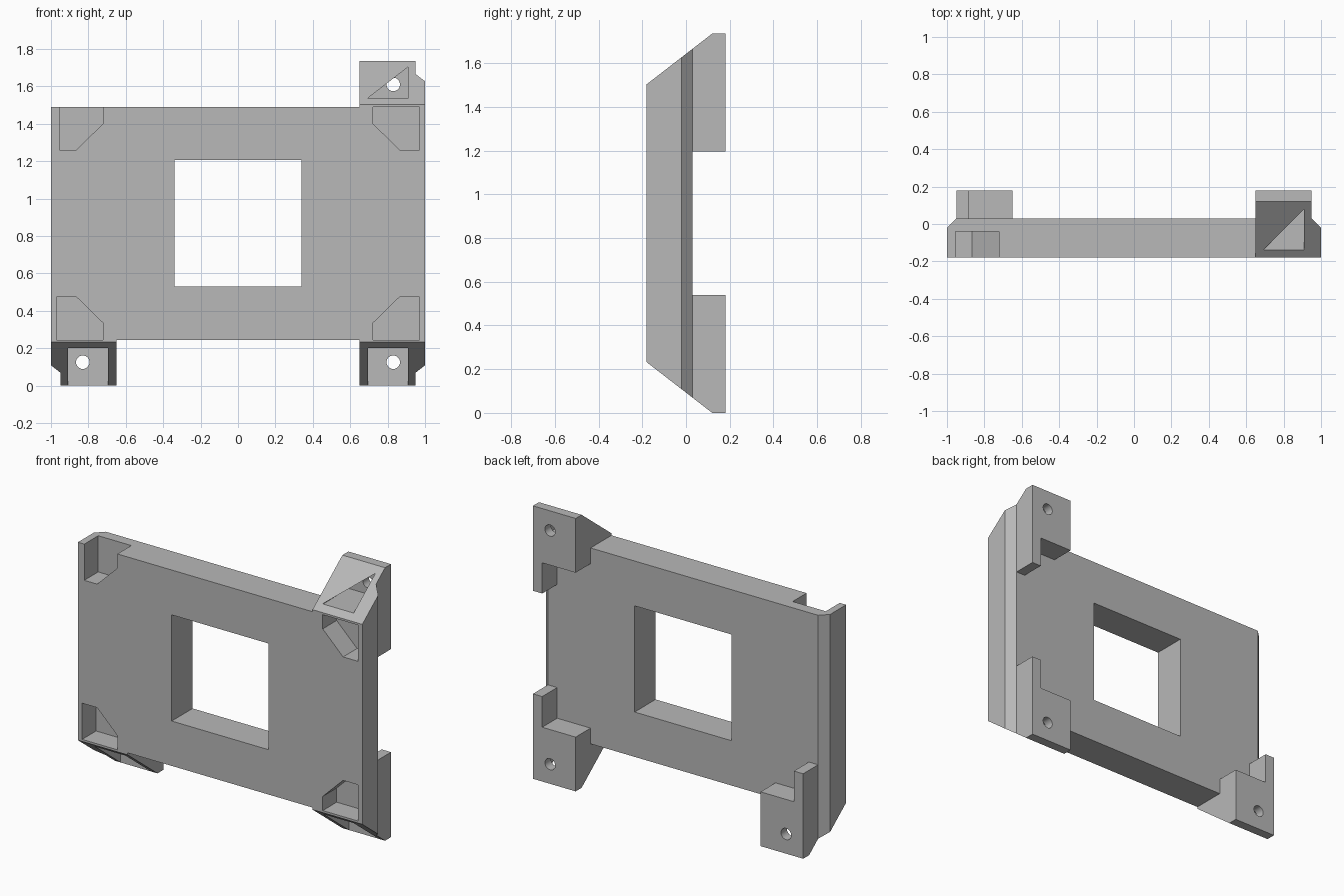
import bpy, bmesh
from mathutils import Vector

cube = bpy.data.objects.get("Cube")
if cube:
    bpy.data.objects.remove(cube, do_unlink=True)

HEIGHT = 1.735
FRONT, BACK = -0.18, 0.03

grey = bpy.data.materials.new("plain_grey")
grey.use_nodes = True
colour = (0.48, 0.48, 0.48, 1)
grey.diffuse_color = colour
grey.node_tree.nodes["Principled BSDF"].inputs["Base Color"].default_value = colour


def prism(name, points, axis, start, end):
    """Extrude a 2D outline along an axis; outline keeps x, y, z order."""
    bm = bmesh.new()

    def place(p, depth):
        co = list(p)
        co.insert("xyz".index(axis), depth)
        return Vector(co)

    face = bm.faces.new([bm.verts.new(place(p, start)) for p in points])
    out = bmesh.ops.extrude_face_region(bm, geom=[face])
    moved = [v for v in out["geom"] if isinstance(v, bmesh.types.BMVert)]
    shift = place((0, 0), end - start)
    bmesh.ops.translate(bm, verts=moved, vec=shift)
    bmesh.ops.recalc_face_normals(bm, faces=bm.faces)
    mesh = bpy.data.meshes.new(name)
    bm.to_mesh(mesh)
    bm.free()
    mesh.materials.append(grey)
    obj = bpy.data.objects.new(name, mesh)
    bpy.context.collection.objects.link(obj)
    return obj


def rect(a0, a1, b0, b1):
    return [(a0, b0), (a1, b0), (a1, b1), (a0, b1)]


def cut(obj, cutter):
    """Subtract the cutter and remove it."""
    mod = obj.modifiers.new("cut", 'BOOLEAN')
    mod.operation = 'DIFFERENCE'
    mod.solver = 'EXACT'
    mod.object = cutter
    bpy.context.view_layer.objects.active = obj
    bpy.ops.object.modifier_apply(modifier=mod.name)
    bpy.data.objects.remove(cutter, do_unlink=True)


# Frame plate with chamfered rear side edges
outline = [(-1, FRONT), (1, FRONT), (1, -0.02), (0.95, BACK), (-0.95, BACK), (-1, -0.02)]
plate = prism("frame_plate", outline, "z", 0.245, 1.49)

# Central window
cut(plate, prism("window_cutter", rect(-0.34, 0.34, 0.53, 1.205), "y", -0.5, 0.5))

# Clipped pockets in the four front corners
for side in (-1, 1):
    for top in (False, True):
        outer = 0.955 if top and side < 0 else 0.97
        pts = [(outer, 0.2), (outer, 0.475), (0.865, 0.475), (0.722, 0.335), (0.722, 0.2)]
        pts = [(side * x, HEIGHT - z if top else z) for x, z in pts]
        cut(plate, prism("pocket_cutter", pts, "y", -0.3, -0.04))

# Corner bracket: sloped wedge plus rear leg
profile = [(FRONT, 0.232), (0.12, 0), (0.18, 0), (0.18, 0.54), (BACK, 0.54),
           (BACK, 0.245), (FRONT, 0.245)]
bracket = prism("lower_left_bracket", profile, "x", 0.65, 1)
chamfer = [(1.1, -0.12), (0.95, BACK), (0.95, 0.3), (1.1, 0.3)]
cut(bracket, prism("chamfer_cutter", chamfer, "z", -1, 2))
cut(bracket, prism("step_cutter", rect(0.5, 0.885, 0.345, 0.7), "y", BACK, 0.3))
cut(bracket, prism("hollow_cutter", rect(0.695, 0.91, -0.1, 0.2), "y", -0.4, 0.12))

# Screw hole through the bracket's rear wall
bpy.ops.mesh.primitive_cylinder_add(vertices=32, radius=0.036, depth=0.4,
                                    location=(0.83, 0.15, 0.125), rotation=(1.570796, 0, 0))
cut(bracket, bpy.context.object)


# Mirrored brackets on the other two corners
def mirrored(name, side, top):
    obj = bracket.copy()
    obj.name = name
    obj.data = bracket.data.copy()
    bpy.context.collection.objects.link(obj)
    for v in obj.data.vertices:
        v.co.x *= side
        if top:
            v.co.z = HEIGHT - v.co.z
    obj.data.flip_normals()
    return obj


parts = [plate, bracket,
         mirrored("lower_right_bracket", -1, False),
         mirrored("upper_left_bracket", 1, True)]

# Smooth only the round holes
bpy.ops.object.select_all(action='DESELECT')
for part in parts:
    part.select_set(True)
bpy.context.view_layer.objects.active = plate
bpy.ops.object.shade_smooth_by_angle(angle=0.5)
